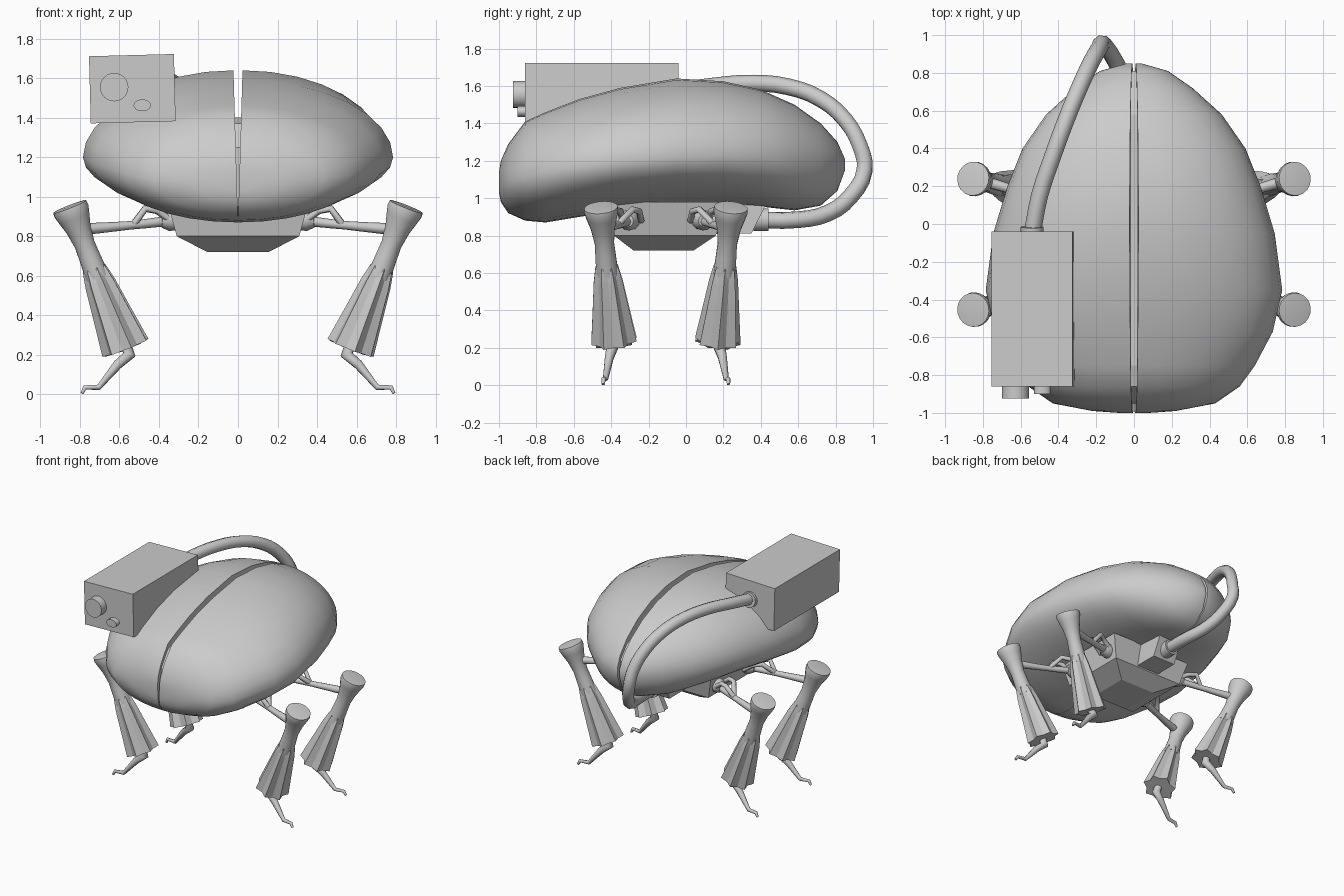
import bpy, bmesh
from math import sin, cos, pi, radians
from mathutils import Vector, Matrix

cube = bpy.data.objects.get("Cube")
if cube:
    bpy.data.objects.remove(cube, do_unlink=True)


def finish(obj, angle):
    bpy.ops.object.select_all(action='DESELECT')
    obj.select_set(True)
    bpy.context.view_layer.objects.active = obj
    if angle:
        bpy.ops.object.shade_smooth_by_angle(angle=radians(angle))
    return obj


def loft(name, rings, angle=0):
    """Skin a row of closed rings and cap both ends."""
    bm = bmesh.new()
    rows = [[bm.verts.new(p) for p in ring] for ring in rings]
    n = len(rows[0])
    for a, b in zip(rows, rows[1:]):
        for i in range(n):
            j = (i + 1) % n
            bm.faces.new((a[i], a[j], b[j], b[i]))
    bm.faces.new(rows[0])
    bm.faces.new(rows[-1])
    bmesh.ops.recalc_face_normals(bm, faces=bm.faces)
    mesh = bpy.data.meshes.new(name)
    bm.to_mesh(mesh)
    bm.free()
    obj = bpy.data.objects.new(name, mesh)
    bpy.context.collection.objects.link(obj)
    return finish(obj, angle)


def lathe(name, start, end, profile, sides, angle=40, pleat=1.0, squash=1.0):
    """Rings around the line start-end; profile holds (fraction, radius)."""
    start, end = Vector(start), Vector(end)
    turn = (end - start).to_track_quat('Z', 'Y')
    rings = []
    for t, r in profile:
        ring = []
        for i in range(sides):
            a = 2 * pi * i / sides
            k = r * (pleat if i % 2 else 1)
            ring.append(start.lerp(end, t) + turn @ Vector((k * cos(a), k * squash * sin(a), 0)))
        rings.append(ring)
    return loft(name, rings, angle)


def tube(name, points, depth, radii=None, smooth=True):
    curve = bpy.data.curves.new(name, 'CURVE')
    curve.dimensions = '3D'
    curve.bevel_depth = depth
    curve.bevel_resolution = 2
    curve.resolution_u = 3
    curve.use_fill_caps = True
    spline = curve.splines.new('BEZIER')
    spline.bezier_points.add(len(points) - 1)
    for i, (bp, p) in enumerate(zip(spline.bezier_points, points)):
        bp.co = p
        bp.handle_left_type = bp.handle_right_type = 'AUTO' if smooth else 'VECTOR'
        bp.radius = radii[i] if radii else 1
    obj = bpy.data.objects.new(name, curve)
    bpy.context.collection.objects.link(obj)
    return obj


def rect(x0, x1, y0, y1, z):
    return [(x0, y0, z), (x1, y0, z), (x1, y1, z), (x0, y1, z)]


# Body stations: y, half width, top, widest height, bottom
STATIONS = [
    (-1.0, .08, 1.14, 1.08, 1.03), (-.99, .22, 1.2, 1.08, .98),
    (-.95, .43, 1.29, 1.09, .92), (-.86, .56, 1.41, 1.11, .88),
    (-.75, .64, 1.46, 1.14, .87), (-.57, .735, 1.53, 1.17, .9),
    (-.35, .785, 1.59, 1.2, .935), (-.05, .745, 1.64, 1.22, .965),
    (.2, .67, 1.625, 1.23, .97), (.4, .59, 1.58, 1.23, .955),
    (.58, .465, 1.5, 1.22, .935), (.72, .31, 1.4, 1.2, .96),
    (.81, .18, 1.3, 1.19, 1.04), (.85, .04, 1.21, 1.18, 1.15)]


def gap(z):
    return max(0.001, .023 * (z - .87) / .77)


# Two body halves, leaning apart slightly at the top
STEPS = 16
for side, label in ((1, "left"), (-1, "right")):
    rings = []
    for y, w, top, mid, bot in STATIONS:
        ring = []
        for i in range(STEPS + 1):
            a = pi / 2 - pi * i / STEPS
            z = mid + sin(a) * (top - mid if a > 0 else mid - bot)
            g = gap(z)
            ring.append((side * (g + (w - g) * cos(a)), y, z))
        rings.append(ring)
    loft("body_shell_" + label, rings, 50)

# Thin core closing the slot between the halves
core = []
for y, w, top, mid, bot in STATIONS[2:-1]:
    hi, lo = min(top - .04, 1.4), bot + .03
    core.append([(-.016, y, hi), (.016, y, hi), (.003, y, lo), (-.003, y, lo)])
loft("body_core", core)

# Chassis under the body
loft("chassis_block", [rect(-.31, .31, -.385, .16, .8), rect(-.36, .36, -.42, .2, .98)])
loft("chassis_keel", [rect(-.155, .155, -.28, .04, .72), rect(-.31, .31, -.385, .16, .8)])
loft("hose_mount", [rect(-.1, .1, .1, .35, .81), rect(-.1, .1, .1, .43, .97)])

# Legs, mirrored left to right and front to back
MID_Y = -.1075
for sx, side in ((1, "left"), (-1, "right")):
    for sy, end in ((1, "front"), (-1, "rear")):
        def at(x, y, z):
            return Vector((sx * x, MID_Y + sy * (y - MID_Y), z))

        tag = "_" + end + "_" + side
        hip, knee = at(.852, -.455, .95), at(.57, -.385, .235)
        lathe("thigh" + tag, hip, knee,
              [(-.005, .05), (0, .09), (.03, .092), (.08, .082), (.16, .064),
               (.27, .052), (.36, .055), (.5, .06)], 20)
        lathe("leg_skirt" + tag, knee, hip.lerp(knee, .4),
              [(0, .125), (.4, .1), (.75, .079), (.93, .062), (1, .045)],
              14, 25, pleat=.78)
        # Shin and hooked toe
        tube("shin" + tag,
             [at(.575, -.387, .27), at(.55, -.395, .2), at(.61, -.41, .15),
              at(.705, -.43, .035), at(.775, -.44, .034), at(.79, -.443, .005)],
             .03, [1, 1.1, .85, .5, .42, .3], False)
        # Hip strut with its fork at the chassis
        tube("hip_strut" + tag, [at(.79, -.44, .835), at(.55, -.37, .855), at(.33, -.3, .88)],
             .024, [1.25, .9, 1.1])
        for k, dy in enumerate((-.05, .05)):
            tube("hip_fork_" + str(k + 1) + tag,
                 [at(.53, -.365, .858), at(.47, -.335 + dy, .94), at(.41, -.3 + dy, .93),
                  at(.34, -.29 + dy, .88)], .018, None, False)
        lathe("hip_joint" + tag, at(.3, -.295, .885), at(.39, -.315, .88),
              [(0, .055), (.6, .055), (1, .035)], 12)

# Sensor box on the right shoulder
box = loft("sensor_box", [rect(-.215, .215, -.41, .41, -.17), rect(-.215, .215, -.41, .41, .17)])
box.matrix_world = Matrix.Translation((-.535, -.45, 1.547)) @ Matrix.Rotation(radians(-1.5), 4, 'Y')
lathe("large_lens", (-.627, -.8, 1.555), (-.627, -.925, 1.555), [(0, .072), (1, .072)], 24)
lathe("small_lens", (-.485, -.8, 1.463), (-.485, -.9, 1.463),
      [(0, .044), (1, .044)], 20, squash=.68)

# Hose from the box, over the back and under to the chassis
tube("hose",
     [(-.54, -.06, 1.57), (-.5, .15, 1.6), (-.43, .36, 1.615), (-.36, .55, 1.595),
      (-.29, .72, 1.53), (-.23, .85, 1.42), (-.185, .93, 1.28), (-.165, .955, 1.15),
      (-.11, .88, 1.01), (-.05, .76, .92), (0, .6, .885), (0, .36, .885)], .045)
lathe("hose_collar_box", (-.54, -.06, 1.57), (-.54, -.015, 1.575), [(0, .06), (1, .06)], 16)
lathe("hose_collar_mount", (0, .36, .885), (0, .44, .885), [(0, .06), (1, .06)], 16)
